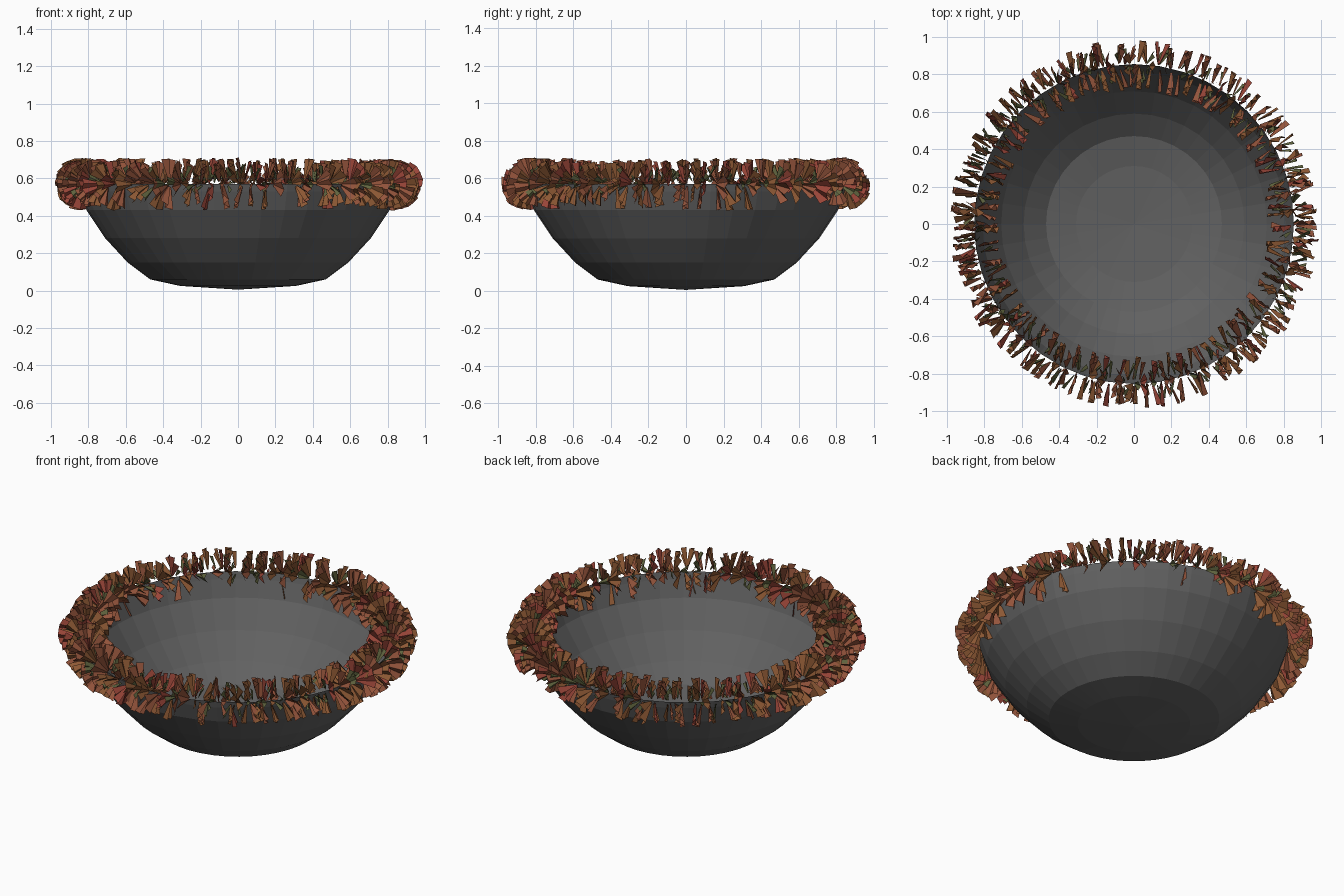
import bpy, bmesh, math, random
from mathutils import Vector

if "Cube" in bpy.data.objects:
    bpy.data.objects.remove(bpy.data.objects["Cube"])

random.seed(7)


def make_object(name, bm):
    mesh = bpy.data.meshes.new(name)
    bm.to_mesh(mesh)
    bm.free()
    ob = bpy.data.objects.new(name, mesh)
    bpy.context.collection.objects.link(ob)
    return ob


def material(name, rgb):
    m = bpy.data.materials.new(name)
    m.diffuse_color = (*rgb, 1)
    m.use_nodes = True
    m.node_tree.nodes["Principled BSDF"].inputs["Base Color"].default_value = m.diffuse_color
    return m


# Bowl: thin revolved shell with a shallow pointed underside
profile = [(0.31, 0.025), (0.47, 0.06), (0.59, 0.15), (0.71, 0.28),
           (0.81, 0.43), (0.845, 0.53), (0.855, 0.57)]
SIDES = 40
bm = bmesh.new()
rings = [[bm.verts.new((r * math.cos(2 * math.pi * i / SIDES),
                        r * math.sin(2 * math.pi * i / SIDES), z))
          for i in range(SIDES)] for r, z in profile]
pole = bm.verts.new((0, 0, 0.005))
for i in range(SIDES):
    j = (i + 1) % SIDES
    bm.faces.new((pole, rings[0][j], rings[0][i]))
    for a, b in zip(rings, rings[1:]):
        bm.faces.new((a[i], a[j], b[j], b[i]))
bowl = make_object("bowl", bm)
bowl.data.materials.append(material("dark_grey", (0.12, 0.12, 0.12)))

# Leaf colours: three russets and a green
colours = [material("russet", (0.30, 0.09, 0.045)),
           material("brown", (0.27, 0.10, 0.035)),
           material("red", (0.32, 0.06, 0.04)),
           material("olive", (0.12, 0.13, 0.05))]


def add_leaf(bm, azimuth, angle, length, spread, fold, lean, mat, panels=4):
    """Pleated fan growing out of the rim in the rim's cross-section plane."""
    out = Vector((math.cos(azimuth), math.sin(azimuth), 0))
    side = Vector((-out.y, out.x, 0))
    up = Vector((0, 0, 1))
    core = out * 0.85 + up * 0.57
    inner, outer = [], []
    for k in range(panels + 1):
        t = angle + spread * (2 * k / panels - 1)
        d = out * math.cos(t) + up * math.sin(t)
        pleat = fold * (1 if k % 2 else -1)
        inner.append(bm.verts.new(core + d * 0.02 + side * pleat * 0.3))
        outer.append(bm.verts.new(core + d * length * random.uniform(0.94, 1)
                                  + side * (pleat + lean * length)))
    for k in range(panels):
        f = bm.faces.new((inner[k], outer[k], outer[k + 1], inner[k + 1]))
        f.material_index = mat


# Wreath: leaves fanned all round the rim
bm = bmesh.new()
STATIONS = 104
for i in range(STATIONS):
    for sector in range(4):
        azimuth = 2 * math.pi * (i + random.uniform(-0.5, 0.5)) / STATIONS
        angle = math.radians((0, 80, 165, 295)[sector] + random.uniform(-35, 35))
        if sector == 3 and random.random() < 0.3:
            continue
        # fewer hanging leaves on the back right
        if sector == 3 and 0.25 < azimuth < 1.35 and random.random() < 0.7:
            continue
        add_leaf(bm, azimuth, angle, random.uniform(0.115, 0.145),
                 math.radians(random.uniform(18, 36)),
                 random.uniform(0.006, 0.018), random.uniform(-0.25, 0.25),
                 random.choice((0, 0, 1, 1, 2)))
    # small green spikes between the fans
    for _ in range(2):
        azimuth = 2 * math.pi * (i + random.random()) / STATIONS
        add_leaf(bm, azimuth, math.radians(random.uniform(-50, 200)),
                 random.uniform(0.08, 0.115), math.radians(14), 0.008,
                 random.uniform(-0.4, 0.4), 3, 2)
wreath = make_object("leaf_wreath", bm)
for m in colours:
    wreath.data.materials.append(m)
